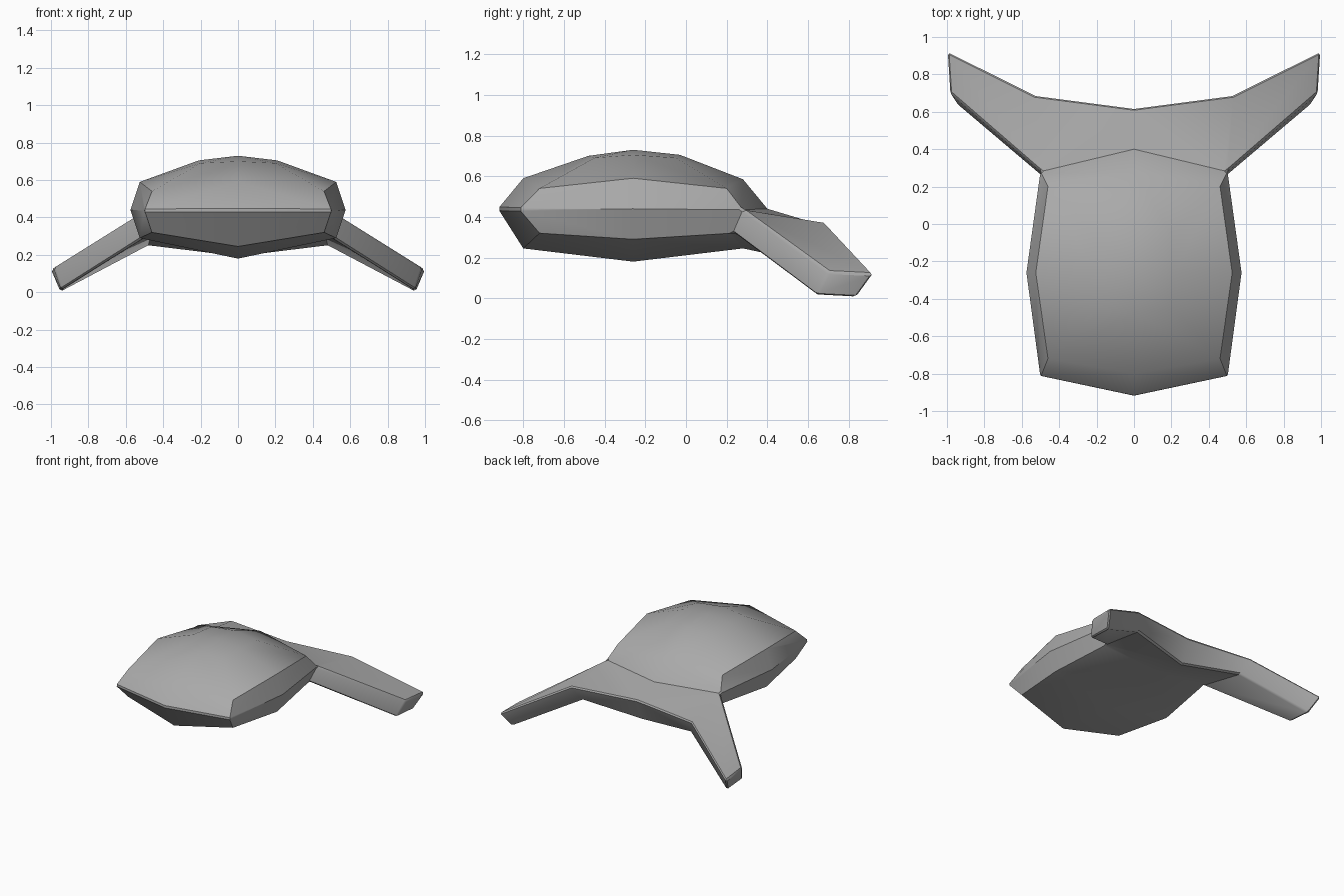
import bpy, bmesh, math

cube = bpy.data.objects.get("Cube")
if cube:
    bpy.data.objects.remove(cube, do_unlink=True)

grey = bpy.data.materials.new("mid_grey")
grey.use_nodes = True
colour = (0.4, 0.4, 0.4, 1)
grey.diffuse_color = colour
grey.node_tree.nodes["Principled BSDF"].inputs["Base Color"].default_value = colour

bm = bmesh.new()


def points(coords):
    return [bm.verts.new(c) for c in coords]


def strip(a, b, count):
    """Join two rows of points with quads."""
    for i in range(count):
        bm.faces.new((a[i], a[i + 1], b[i + 1], b[i]))


# Half rings of the shell, each from front centre round the +x side to rear centre
crown = points([(0, -.48, .70), (.2, -.45, .69), (.21, -.26, .705), (.2, -.05, .69), (0, -.03, .705)])
rim = points([(0, -.8, .59), (.46, -.72, .54), (.525, -.26, .59), (.46, .2, .54), (0, .28, .585)])
belt = points([(0, -.925, .44), (.5, -.82, .437), (.575, -.26, .44), (.5, .28, .435), (0, .4, .44)])
base = points([(0, -.8, .245), (.46, -.72, .32), (.525, -.26, .29), (.46, .23, .32), (0, .28, .245)])
peak, keel = points([(0, -.26, .73), (0, -.26, .18)])

strip(crown, rim, 4)
strip(rim, belt, 4)
strip(belt, base, 3)  # the rear stays open for the tail
for cap, ring in ((peak, crown), (keel, base)):
    bm.faces.new((cap, ring[0], ring[1], ring[2]))
    bm.faces.new((cap, ring[2], ring[3], ring[4]))

# Tail plate with a drooping wing: centre, bend, rear tip, front tip
upper = points([(0, .62, .375), (.53, .69, .37), (1, .925, .12), (.985, .70, .13)])
lower = points([(0, .54, .19), (.48, .62, .25), (.95, .84, .003), (.945, .64, .013)])
for ring, tail in ((belt, upper), (base, lower)):
    bm.faces.new((ring[4], ring[3], tail[1], tail[0]))
    bm.faces.new((ring[3], tail[3], tail[2], tail[1]))
strip(upper, lower, 3)
bm.faces.new((belt[3], upper[3], lower[3], base[3]))

# Mirror to the other side and close the surface
bmesh.ops.mirror(bm, geom=bm.verts[:] + bm.edges[:] + bm.faces[:], axis='X', merge_dist=0.001)
bmesh.ops.remove_doubles(bm, verts=bm.verts[:], dist=0.001)
bmesh.ops.recalc_face_normals(bm, faces=bm.faces[:])


# Narrow bevels on the front lip and the tail edges
def is_bevelled(e):
    ys = [v.co.y for v in e.verts]
    zs = [v.co.z for v in e.verts]
    lip = max(ys) < -.8 and min(zs) > .4 and max(zs) < .5
    tail = max(ys) > .5 and e.calc_face_angle(0) > math.radians(40)
    return lip or tail


bmesh.ops.bevel(bm, geom=[e for e in bm.edges if is_bevelled(e)], offset=0.012,
                segments=1, affect='EDGES', clamp_overlap=True)
bmesh.ops.recalc_face_normals(bm, faces=bm.faces[:])

mesh = bpy.data.meshes.new("shell_and_tail")
bm.to_mesh(mesh)
bm.free()
mesh.materials.append(grey)
body = bpy.data.objects.new("shell_and_tail", mesh)
bpy.context.collection.objects.link(body)
bpy.ops.object.select_all(action='DESELECT')
body.select_set(True)
bpy.context.view_layer.objects.active = body
bpy.ops.object.shade_smooth_by_angle(angle=math.radians(35))
